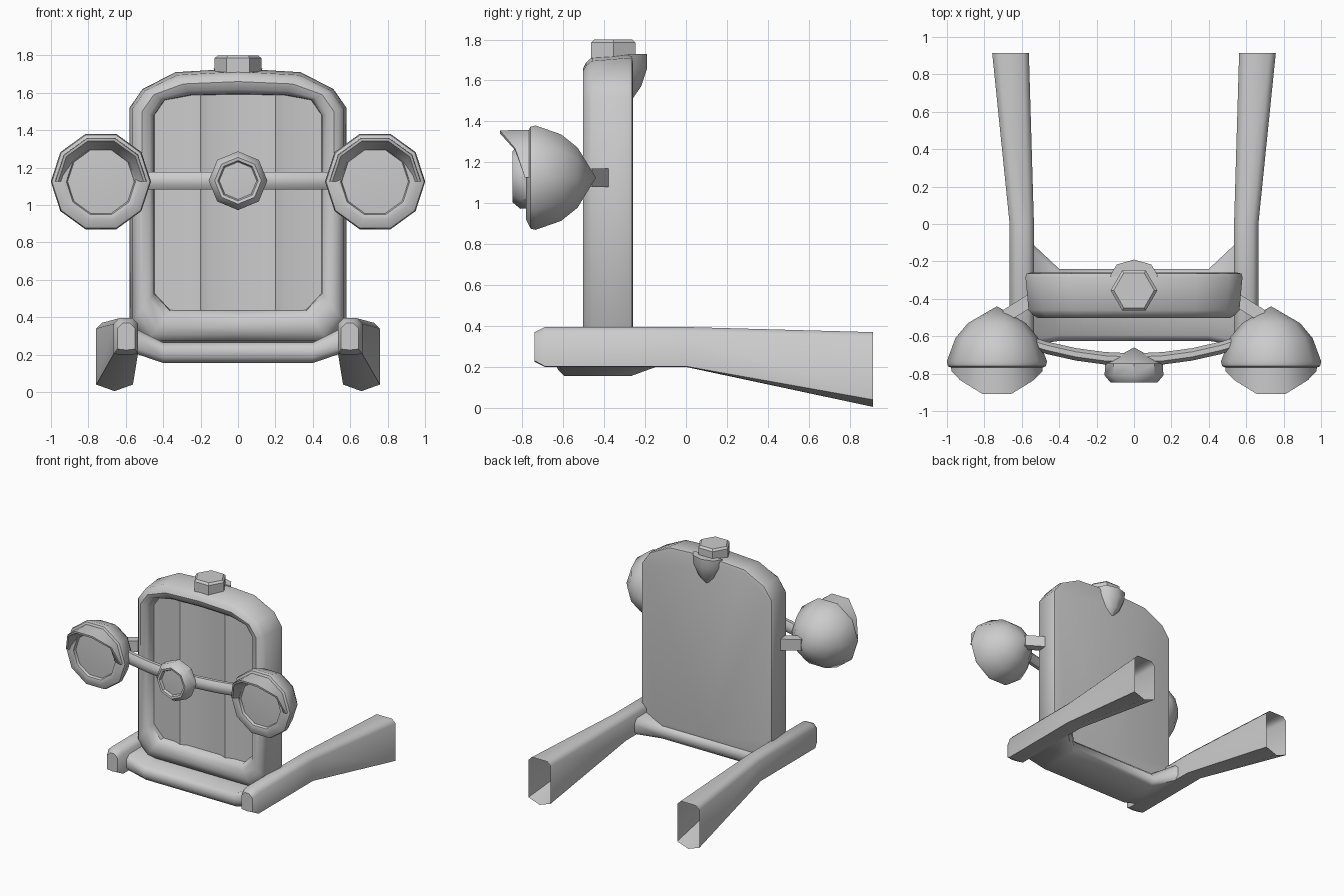
import bpy, bmesh, math
from mathutils import Vector

if "Cube" in bpy.data.objects:
    bpy.data.objects.remove(bpy.data.objects["Cube"])


def loft(name, rings, cap_start=True, cap_end=True, mirror=False, angle=40):
    """Skin a series of closed rings (equal point counts) into one smooth-shaded object."""
    bm = bmesh.new()
    vr = [[bm.verts.new(p) for p in ring] for ring in rings]
    n = len(vr[0])
    for a, b in zip(vr, vr[1:]):
        for i in range(n):
            j = (i + 1) % n
            bm.faces.new((a[i], a[j], b[j], b[i]))
    if cap_start:
        bm.faces.new(vr[0])
    if cap_end:
        bm.faces.new(vr[-1])
    bmesh.ops.remove_doubles(bm, verts=bm.verts, dist=0.0005)
    bmesh.ops.recalc_face_normals(bm, faces=bm.faces)
    me = bpy.data.meshes.new(name)
    bm.to_mesh(me)
    bm.free()
    ob = bpy.data.objects.new(name, me)
    bpy.context.collection.objects.link(ob)
    bpy.ops.object.select_all(action='DESELECT')
    ob.select_set(True)
    bpy.context.view_layer.objects.active = ob
    bpy.ops.object.shade_smooth_by_angle(angle=math.radians(angle))
    if mirror:
        ob.modifiers.new("mirror", 'MIRROR').use_axis[0] = True
    return ob


def lathe_y(name, profile, n, cx, cz, mirror=False):
    """Turn (radius, y) points around an axis parallel to y."""
    rings = [[(cx + r * math.cos(k * math.tau / n), y, cz + r * math.sin(k * math.tau / n))
              for k in range(n)] for r, y in profile]
    return loft(name, rings, mirror=mirror, angle=42)


# Radiator shell: outer outline blended towards the grille opening
outer = [(0, 1.73), (.335, 1.71), (.51, 1.62), (.58, 1.52), (.58, .36), (.50, .25), (0, .25)]
inner = [(0, 1.59), (.25, 1.585), (.39, 1.56), (.445, 1.48), (.445, .53), (.36, .44), (0, .44)]


def shell_ring(t, y):
    half = [Vector(a).lerp(Vector(b), t) for a, b in zip(outer, inner)]
    pts = [(p.x, y, p.y) for p in half]
    return pts + [(-x, y, z) for x, y, z in reversed(pts[1:-1])]


loft("radiator_shell", [shell_ring(t, y) for t, y in
     [(.2, -.26), (.04, -.265), (0, -.285), (.12, -.46), (.3, -.488), (.5, -.503),
      (.8, -.49), (.97, -.46), (1, -.40)]], angle=45)

# Grille panel with two vertical ribs
line = [(-.47, -.425), (-.255, -.43), (-.2, -.45), (-.145, -.43)]
line += [(-x, y) for x, y in reversed(line)]
loft("grille", [[(x, y, z) for x, y in line] + [(.47, -.39, z), (-.47, -.39, z)]
                for z in (.42, 1.61)], angle=25)

# Hexagonal filler cap
loft("filler_cap", [[(r * math.cos(k * math.tau / 6), -.355 + r * math.sin(k * math.tau / 6), z)
                     for k in range(6)] for r, z in
                    [(.125, 1.68), (.125, 1.785), (.108, 1.80)]], angle=30)

# Hood ridge stub behind the shell top
loft("hood_ridge", [[(w * math.cos(k * math.pi / 4), -.28 + d * math.sin(k * math.pi / 4), z)
                     for k in range(5)] for w, d, z in
                    [(.13, .09, 1.73), (.12, .09, 1.66), (.075, .06, 1.57), (.01, .015, 1.505)]],
     angle=45)


# Frame rails: tapered, open at the rear
def rail_ring(y, xi, xo, zb, zt, keel):
    c = .03
    return [(xi, y, zb + keel), (xi, y, zt - c), (xi + c, y, zt), (xo - c, y, zt),
            (xo, y, zt - c), (xo, y, zb + keel), ((xi + xo) / 2, y, zb)]


loft("frame_rail", [rail_ring(*s) for s in
     [(-.74, .55, .645, .225, .37, .005), (-.69, .535, .665, .2, .395, .003),
      (0, .535, .665, .2, .395, .003), (.913, .562, .758, .005, .37, .035)]],
     cap_end=False, mirror=True, angle=48)


# Front cross member, flaring up into the rails
def member_ring(x, y0, y1, z0, z1):
    c = .03
    return [(x, y0, z0 + c), (x, y0 + c, z0), (x, y1 - c, z0), (x, y1, z0 + c),
            (x, y1, z1 - c), (x, y1 - c, z1), (x, y0 + c, z1), (x, y0, z1 - c)]


sections = [(.56, -.65, -.09, .21, .345), (.40, -.625, -.24, .155, .265)]
loft("cross_member", [member_ring(-x, *s) for x, *s in sections] +
     [member_ring(x, *s) for x, *s in reversed(sections)], angle=48)

# Headlights: ten-sided bowl with rim and recessed lens
LX, LZ = .733, 1.125
lathe_y("headlight", [(0, -.44), (.155, -.53), (.222, -.61), (.268, -.735), (.262, -.76),
                      (.215, -.782), (.185, -.775), (.178, -.755), (.0, -.765)],
        10, LX, LZ, mirror=True)

# Peaked visor over each headlight
visor = []
for k, depth in enumerate((.012, .06, .135, .135, .06, .012)):
    a = k * math.pi / 5
    visor.append([(LX + r * math.cos(a), y, LZ + r * math.sin(a))
                  for r, y in ((.245, -.765), (.243, -.775 - depth),
                               (.228, -.775 - depth), (.182, -.77))])
loft("headlight_visor", visor, mirror=True, angle=42)

# Bracket from headlight to the shell side
loft("headlight_bracket", [[(x, y - .04, 1.08), (x, y + .04, 1.08), (x, y + .04, 1.17),
                            (x, y - .04, 1.17)] for x, y in ((.70, -.50), (.54, -.40))],
     mirror=True, angle=30)

# Bowed bar joining the headlights
bar = []
for k in range(9):
    x = -.62 + 1.24 * k / 8
    y = -.725 + .29 * x * x
    bar.append([(x, y + .036 * math.cos(math.tau * (i + .5) / 8),
                 1.13 + .05 * math.sin(math.tau * (i + .5) / 8)) for i in range(8)])
loft("lamp_bar", bar, angle=50)

# Eight-sided centre lamp
lathe_y("centre_lamp", [(0, -.66), (.155, -.745), (.157, -.81), (.125, -.848), (.108, -.845),
                        (.1, -.825), (0, -.83)], 8, 0, 1.13)
bpy.data.objects["centre_lamp"].data.update()
